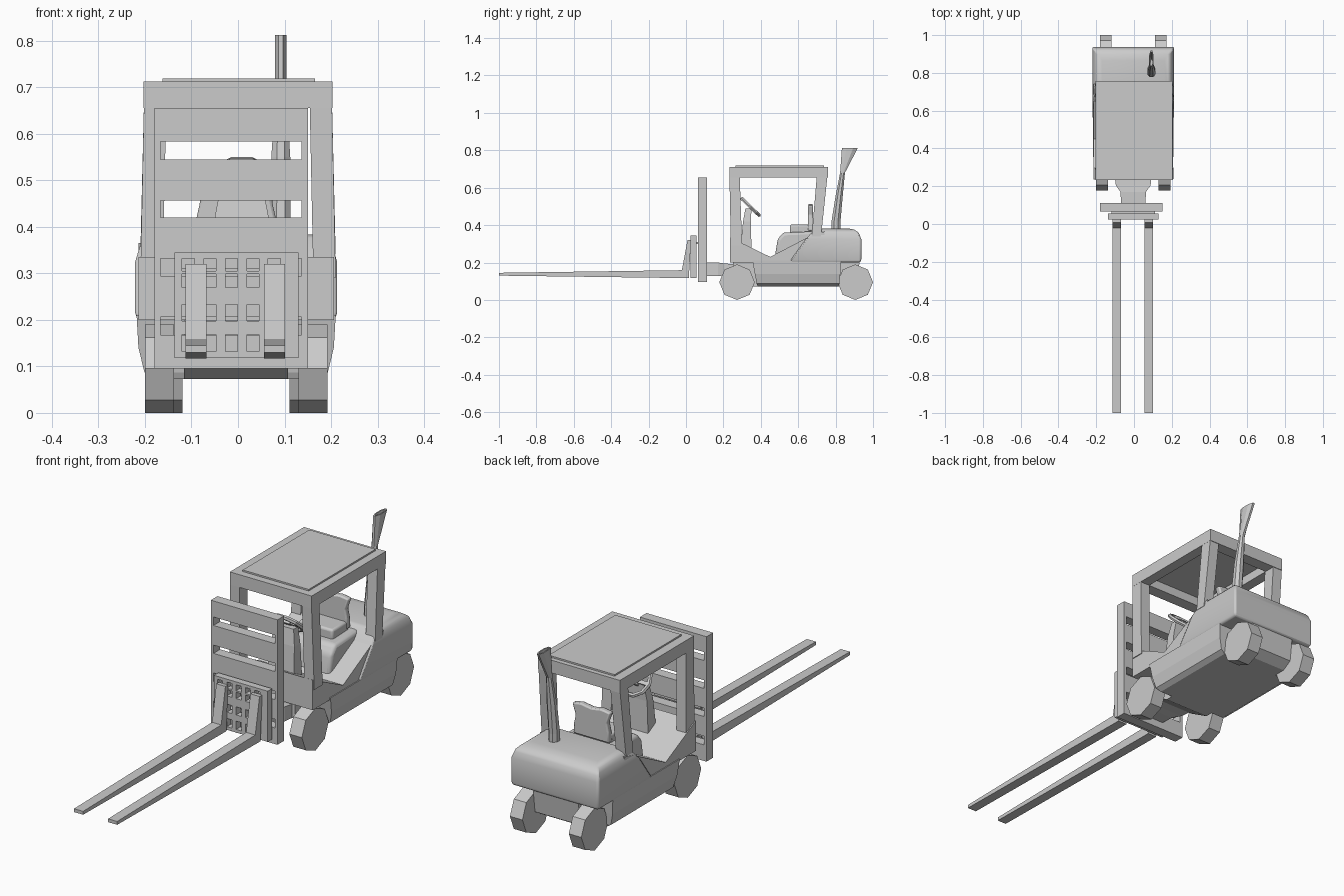
import bpy, bmesh, math

if "Cube" in bpy.data.objects:
    bpy.data.objects.remove(bpy.data.objects["Cube"])

CX = -0.004  # slight sideways offset of the truck body


def finish(name, bm, bevel=0, segments=3):
    bmesh.ops.recalc_face_normals(bm, faces=bm.faces)
    mesh = bpy.data.meshes.new(name)
    bm.to_mesh(mesh)
    bm.free()
    ob = bpy.data.objects.new(name, mesh)
    bpy.context.collection.objects.link(ob)
    if bevel:
        mod = ob.modifiers.new("bevel", 'BEVEL')
        mod.width = bevel
        mod.segments = segments
        mod.limit_method = 'ANGLE'
        bpy.ops.object.select_all(action='DESELECT')
        ob.select_set(True)
        bpy.context.view_layer.objects.active = ob
        bpy.ops.object.shade_smooth_by_angle(angle=math.radians(35))
    return ob


def loft(name, rings, bevel=0, segments=3):
    """Skin a stack of rings with equal point counts and cap both ends."""
    bm = bmesh.new()
    vs = [[bm.verts.new(p) for p in ring] for ring in rings]
    n = len(vs[0])
    for a, b in zip(vs, vs[1:]):
        for i in range(n):
            j = (i + 1) % n
            bm.faces.new((a[i], a[j], b[j], b[i]))
    bm.faces.new(vs[0])
    bm.faces.new(vs[-1])
    return finish(name, bm, bevel, segments)


def rect(x0, x1, y0, y1, z):
    return [(x0, y0, z), (x1, y0, z), (x1, y1, z), (x0, y1, z)]


def box(name, x0, x1, y0, y1, z0, z1, bevel=0):
    return loft(name, [rect(x0, x1, y0, y1, z0), rect(x0, x1, y0, y1, z1)], bevel)


def side_prism(name, profile, x0, x1, bevel=0):
    """Extrude a (y, z) profile across x."""
    return loft(name, [[(x, y, z) for y, z in profile] for x in (x0, x1)], bevel)


def holed_plate(name, xs, zs, y0, y1):
    """Plate on a grid of edges; every odd cell is an opening."""
    bm = bmesh.new()
    v = [[bm.verts.new((x, y0, z)) for z in zs] for x in xs]
    for i in range(len(xs) - 1):
        for j in range(len(zs) - 1):
            if not (i % 2 and j % 2):
                bm.faces.new((v[i][j], v[i + 1][j], v[i + 1][j + 1], v[i][j + 1]))
    ext = bmesh.ops.extrude_face_region(bm, geom=bm.faces[:], use_keep_orig=True)
    moved = [g for g in ext['geom'] if isinstance(g, bmesh.types.BMVert)]
    bmesh.ops.translate(bm, verts=moved, vec=(0, y1 - y0, 0))
    return finish(name, bm)


# Forks
fork = [(-1, 0.13), (-0.02, 0.117), (0.015, 0.117), (0.027, 0.32), (0.008, 0.32),
        (-0.022, 0.159), (-1, 0.145)]
for side, x in (("left", -0.113), ("right", 0.056)):
    side_prism("fork_" + side, fork, x, x + 0.045)

# Carriage grille and mast
cols = [-0.107, -0.06, -0.014, 0.032, 0.078]
xs = [-0.137] + [c + d for c in cols for d in (-0.013, 0.013)] + [0.13]
holed_plate("carriage", xs,
            [0.118, 0.132, 0.169, 0.197, 0.233, 0.27, 0.298, 0.305, 0.332, 0.345], 0.025, 0.056)
holed_plate("mast", [-0.18, -0.167, 0.137, 0.15],
            [0.095, 0.167, 0.206, 0.294, 0.332, 0.42, 0.457, 0.545, 0.583, 0.655], 0.065, 0.112)
box("carriage_mount", -0.12, 0.11, 0.05, 0.07, 0.30, 0.31)

# Neck joining mast and chassis
loft("mast_neck", [[(CX - w, y, z0), (CX + w, y, z0), (CX + w, y, z1), (CX - w, y, z1)]
                   for y, w, z0, z1 in ((0.11, 0.064, 0.128, 0.2), (0.17, 0.068, 0.128, 0.2),
                                        (0.205, 0.092, 0.13, 0.195), (0.27, 0.1, 0.13, 0.19))])

# Chassis between the wheels
side_prism("chassis", [(0.25, 0.22), (0.25, 0.13), (0.35, 0.073), (0.87, 0.073),
                       (0.915, 0.1), (0.93, 0.22)], CX - 0.112, CX + 0.112)

# Lower skirt between front and rear wheels
loft("skirt", [rect(CX - w, CX + w, y0, y1, z) for w, y0, y1, z in
               ((0.175, 0.385, 0.815, 0.073), (0.197, 0.378, 0.82, 0.087),
                (0.21, 0.368, 0.825, 0.14), (0.214, 0.355, 0.83, 0.21))])

# Front cowl and low door sill
side_prism("front_cowl", [(0.235, 0.2), (0.6, 0.2), (0.74, 0.2), (0.74, 0.365), (0.68, 0.35),
                          (0.45, 0.23), (0.235, 0.335)], CX - 0.21, CX + 0.21)

# Rounded rear counterweight
loft("counterweight", [rect(CX - w, CX + w, y0, y1, z) for w, y0, y1, z in
                       ((0.212, 0.56, 0.932, 0.2), (0.217, 0.56, 0.937, 0.215),
                        (0.217, 0.64, 0.937, 0.325), (0.207, 0.67, 0.925, 0.358),
                        (0.19, 0.69, 0.9, 0.376), (0.165, 0.7, 0.865, 0.383))], 0.012, 2)

# Seat base, cushion and flared backrest
side_prism("seat_base", [(0.475, 0.23), (0.49, 0.325), (0.52, 0.36), (0.72, 0.368), (0.72, 0.23)],
           CX - 0.125, CX + 0.125, 0.015)
box("seat_cushion", CX - 0.085, CX + 0.085, 0.555, 0.67, 0.35, 0.403, 0.01)
half = [(0.088, 0.37), (0.085, 0.42), (0.077, 0.455), (0.094, 0.505), (0.05, 0.512)]
outline = half + [(0, 0.504)] + [(-x, z) for x, z in reversed(half)]
loft("seat_back", [[(CX + x, y, z) for x, z in outline] for y in (0.652, 0.68)], 0.006, 2)

# Steering column and wheel
loft("steering_column", [rect(0.008 - w, 0.008 + w, y0, y1, z) for w, y0, y1, z in
                         ((0.065, 0.29, 0.35, 0.27), (0.058, 0.305, 0.347, 0.42),
                          (0.045, 0.318, 0.35, 0.49))])
tilt = (math.radians(-44), 0, 0)
bpy.ops.mesh.primitive_torus_add(major_segments=10, minor_segments=6, major_radius=0.066,
                                 minor_radius=0.01, location=(0.008, 0.345, 0.497), rotation=tilt)
bpy.context.object.name = "steering_wheel"
for name, size in (("steering_spoke", (0.13, 0.016, 0.01)), ("steering_hub", (0.035, 0.035, 0.016))):
    bpy.ops.mesh.primitive_cube_add(size=1, location=(0.008, 0.345, 0.497), rotation=tilt)
    bpy.context.object.name = name
    bpy.context.object.scale = size

# Cab posts
for side, s in (("left", -1), ("right", 1)):
    for end, low, high in (("front", (0.24, 0.3, 0.29), (0.232, 0.287, 0.67)),
                           ("rear", (0.672, 0.722, 0.34), (0.7, 0.757, 0.67))):
        rings = []
        for (y0, y1, z), outer in ((low, 0.21), (high, 0.202)):
            rings.append(rect(*sorted((s * outer, s * (outer - 0.048))), y0, y1, z))
        loft(f"{end}_post_{side}", rings)
    box("roof_beam_" + side, *sorted((s * 0.203, s * 0.155)), 0.232, 0.758, 0.655, 0.712)

# Roof beams and panel
box("roof_beam_front", -0.156, 0.156, 0.232, 0.287, 0.655, 0.712)
box("roof_beam_rear", -0.156, 0.156, 0.703, 0.758, 0.655, 0.712)
box("roof_panel", -0.162, 0.165, 0.265, 0.737, 0.695, 0.719)

# Exhaust pipe with flattened, hollow flare
pipe = [(0.801, 0.36, 0.023, 0.026), (0.802, 0.42, 0.023, 0.026), (0.818, 0.55, 0.022, 0.021),
        (0.837, 0.68, 0.013, 0.014), (0.876, 0.812, 0.013, 0.046), (0.876, 0.812, 0.008, 0.038),
        (0.855, 0.74, 0.006, 0.018)]
rings = []
for y, z, rx, ry in pipe:
    rings.append([(0.092 + rx * math.cos(a), y + ry * math.sin(a), z)
                  for a in (math.tau * (k + 0.5) / 8 for k in range(8))])
loft("exhaust_pipe", rings)

# Eight-sided wheels
for end, y, off in (("front", 0.273, 0.165), ("rear", 0.905, 0.146)):
    for side, s in (("left", -1), ("right", 1)):
        xc = CX + s * off
        ring = [(y + 0.095 * math.cos(k * math.tau / 8), 0.095 + 0.095 * math.sin(k * math.tau / 8))
                for k in range(8)]
        side_prism(f"{end}_wheel_{side}", ring, xc - 0.031, xc + 0.031)
